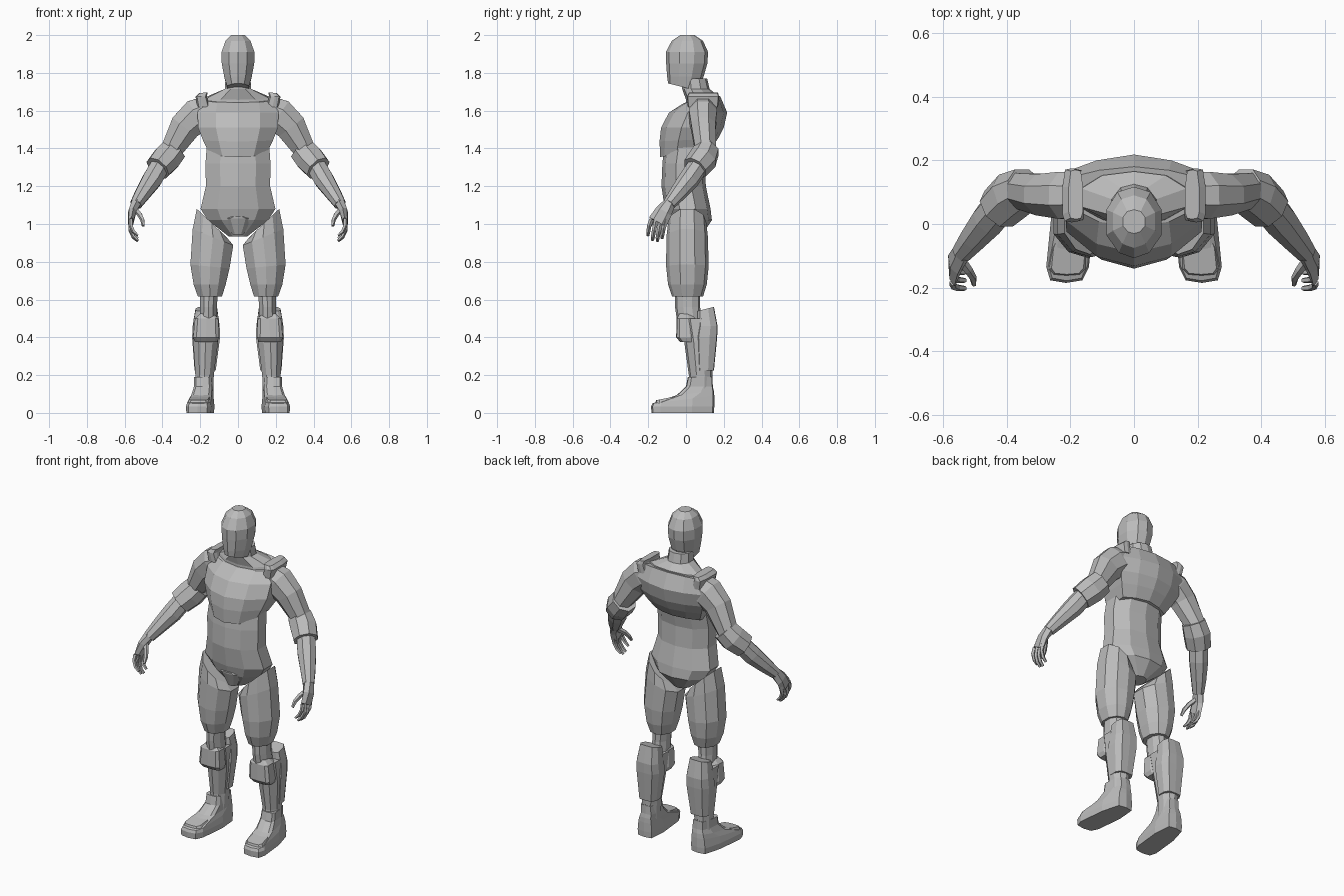
import bpy, bmesh, math
from mathutils import Vector

grey = bpy.data.materials.new("plain grey")
grey.diffuse_color = (0.5, 0.5, 0.5, 1)

# Half outlines running from front centre to back centre
ROUND = [(0, -1), (.55, -.85), (1, -.35), (1, .35), (.6, .85), (0, 1)]
SHELL = [(0, -1), (.55, -.82), (1, -.35), (1, .65), (.55, .88), (0, 1)]
BLOCK = [(0, -1), (.75, -.95), (1, -.7), (1, .3), (.7, .95), (0, 1)]


def skin(name, loops, mirror):
    """Join rings of points into a closed faceted body."""
    bm = bmesh.new()
    rings = [[bm.verts.new(p) for p in loop] for loop in loops]
    n = len(rings[0])
    for a, b in zip(rings, rings[1:]):
        for i in range(n):
            j = (i + 1) % n
            bm.faces.new((a[i], a[j], b[j], b[i]))
    bm.faces.new(rings[0])
    bm.faces.new(rings[-1])
    bmesh.ops.recalc_face_normals(bm, faces=bm.faces)
    me = bpy.data.meshes.new(name)
    bm.to_mesh(me)
    bm.free()
    me.materials.append(grey)
    ob = bpy.data.objects.new(name, me)
    bpy.context.collection.objects.link(ob)
    if mirror:
        ob.modifiers.new("mirror", 'MIRROR')
    return ob


def stack(name, rows, half=ROUND, mirror=True, shear=0):
    """Rows: x0, x1, y0, y1, z, then optional slope of z along x and y."""
    full = half + [(-x, y) for x, y in half[-2:0:-1]]
    loops = []
    for x0, x1, y0, y1, z, *slope in rows:
        sx, sy = (slope + [0, 0])[:2]
        loop = []
        for u, v in full:
            dx, dy = u * (x1 - x0) / 2, v * (y1 - y0) / 2
            y = (y0 + y1) / 2 + dy
            loop.append(((x0 + x1) / 2 + dx - shear * y, y, z + sx * dx + sy * dy))
        loops.append(loop)
    return skin(name, loops, mirror)


def trunk(name, rows, half=ROUND):
    """Rows: half width, y0, y1, z, optional slope of z along y."""
    return stack(name, [(-r[0], r[0], r[1], r[2], r[3], 0, *r[4:]) for r in rows], half, False)


def limb(name, rows, sides=8):
    """Rows: x, y, z, radius in the frontal plane, radius in depth."""
    pts = [Vector(r[:3]) for r in rows]
    loops = []
    for i, r in enumerate(rows):
        d = (pts[min(i + 1, len(pts) - 1)] - pts[max(i - 1, 0)]).normalized()
        u = Vector((0, 1, 0)).cross(d).normalized()
        v = d.cross(u)
        loops.append([pts[i] + u * r[3] * math.cos(a) + v * r[4] * math.sin(a)
                      for a in ((k + .5) * math.tau / sides for k in range(sides))])
    return skin(name, loops, True)


# Head and neck
trunk("head", [(.058, -.095, .06, 1.725, -.25), (.073, -.1, .093, 1.78),
               (.086, -.105, .113, 1.85), (.087, -.107, .117, 1.91),
               (.066, -.075, .09, 1.97), (.035, -.03, .045, 2.0)])
trunk("neck", [(.2, .0, .165, 1.6), (.165, .0, .165, 1.67, .15), (.07, -.02, .125, 1.715),
               (.066, -.02, .112, 1.77)])

# Torso
trunk("chest_shell", [(.15, -.137, .13, 1.375, .15), (.185, -.14, .17, 1.445, .05),
                      (.212, -.132, .2, 1.51), (.214, -.09, .218, 1.59),
                      (.2, -.01, .18, 1.66, .2)], SHELL)
trunk("abdomen", [(.165, -.115, .12, 1.42), (.172, -.125, .1, 1.32), (.17, -.13, .105, 1.2),
                  (.198, -.112, .13, 1.08), (.16, -.095, .137, 1.02), (.05, -.04, .08, .935)])
trunk("groin_plate", [(.03, -.075, .0, .945), (.075, -.108, .0, 1.03), (.04, -.112, .0, 1.04)])
stack("shoulder_pad", [(.15, .215, .01, .17, 1.62), (.165, .225, .005, .175, 1.675),
                       (.16, .205, .015, .17, 1.695, -.1)], BLOCK)

# Legs
stack("thigh_armor", [(.085, .212, -.073, .09, .615), (.065, .235, -.095, .11, .68),
                      (.045, .252, -.105, .12, .775, .1), (.025, .24, -.104, .116, .93, .4),
                      (.06, .218, -.095, .108, 1.005, .95)])
stack("knee", [(.11, .205, -.045, .085, .47), (.112, .2, -.058, .075, .56),
               (.105, .2, -.06, .075, .66)])
stack("shin", [(.132, .225, .01, .14, .1), (.128, .226, .015, .14, .2),
               (.105, .238, -.01, .145, .38), (.1, .235, -.03, .13, .5)])
stack("knee_guard", [(.11, .228, -.03, .06, .375), (.1, .238, -.052, .06, .4),
                     (.105, .228, -.05, .05, .5), (.13, .2, -.035, .03, .525)], BLOCK)
stack("calf_guard", [(.118, .23, .06, .148, .225), (.095, .243, .05, .165, .4),
                     (.097, .24, .06, .167, .46), (.11, .225, .06, .148, .55, 0, .25)], BLOCK)

# Feet
stack("boot", [(.13, .26, -.183, .148, 0), (.128, .262, -.185, .15, .035),
               (.132, .255, -.178, .15, .07, 0, .12), (.138, .245, -.05, .147, .105, 0, .12),
               (.14, .235, -.0, .142, .14), (.145, .235, .01, .14, .19)], BLOCK, shear=.1)
stack("toe_plate", [(.135, .255, -.165, -.02, .055, 0, .15),
                    (.145, .245, -.158, -.03, .08, 0, .2)], BLOCK, shear=.1)

# Arms
limb("upper_arm", [(.16, .09, 1.6, .085, .075), (.215, .09, 1.575, .098, .08),
                   (.28, .092, 1.515, .088, .07), (.36, .105, 1.38, .06, .06),
                   (.41, .07, 1.31, .05, .05)])
limb("elbow_guard", [(.338, .112, 1.395, .074, .068), (.38, .09, 1.345, .08, .078),
                     (.425, .048, 1.295, .072, .072)])
limb("forearm", [(.4, .08, 1.33, .055, .055), (.455, .015, 1.235, .056, .056),
                 (.505, -.045, 1.16, .044, .045), (.54, -.09, 1.105, .034, .034)])

# Hands
limb("palm", [(.538, -.085, 1.115, .03, .032), (.56, -.118, 1.065, .024, .046),
              (.567, -.15, 1.01, .016, .052)], 6)
for i, (y, drop) in enumerate([(-.19, .025), (-.165, .0), (-.14, -.005), (-.115, .01)]):
    limb(f"finger_{i + 1}", [(.567, y + .008, 1.025, .012, .013),
                             (.568, y - .004, .968 + drop, .011, .012),
                             (.553, y - .01, .935 + drop, .01, .011),
                             (.53, y - .012, .914 + drop, .007, .008)], 5)
limb("thumb", [(.552, -.1, 1.085, .016, .016), (.52, -.145, 1.05, .014, .014),
               (.505, -.17, 1.02, .012, .012), (.502, -.19, .99, .008, .008)], 5)
